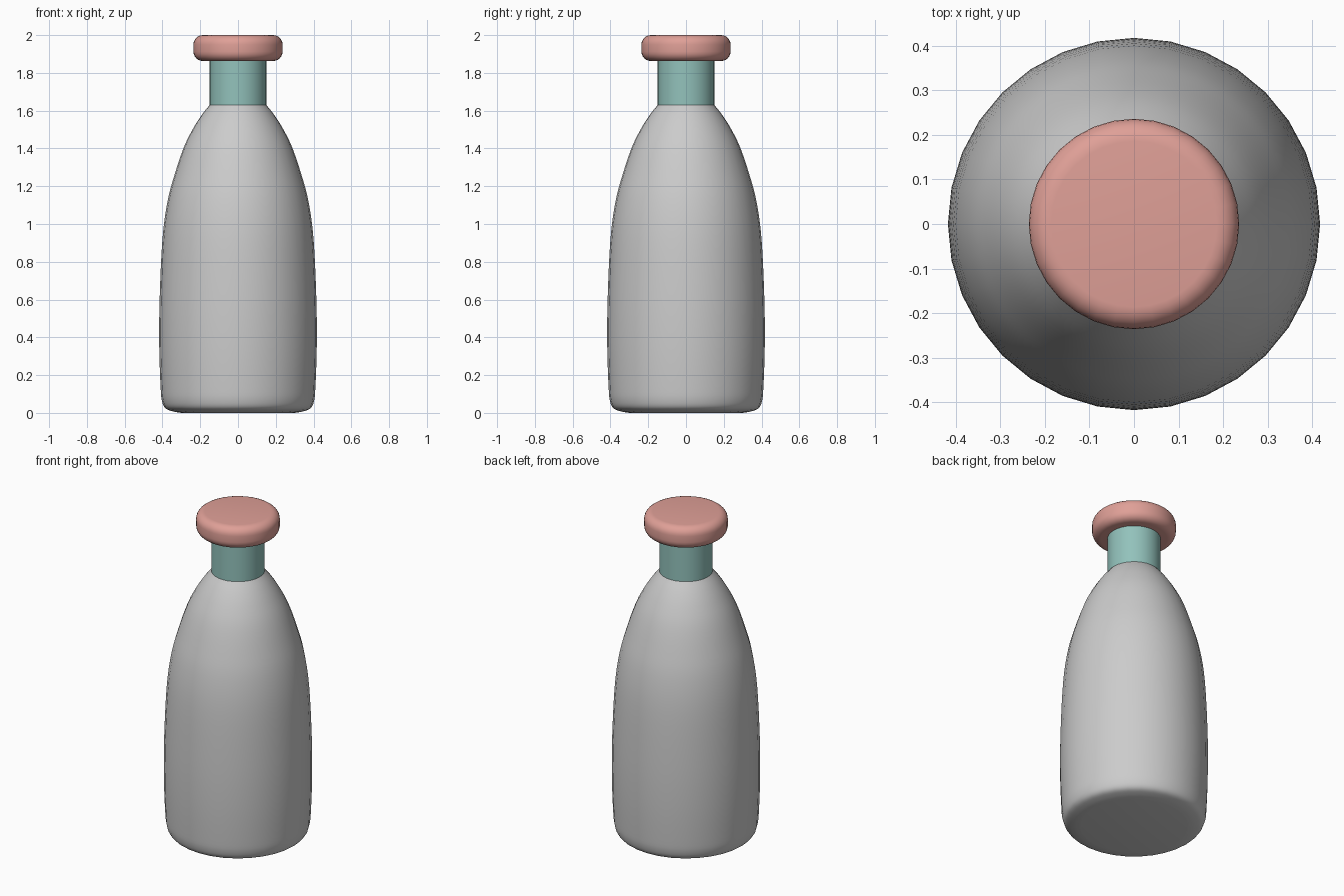
import bpy, math
from mathutils import Vector

if "Cube" in bpy.data.objects:
    bpy.data.objects.remove(bpy.data.objects["Cube"])

SEGMENTS = 32


def smooth_path(points, steps=4):
    """Catmull-Rom curve through (radius, z) points."""
    p = [Vector(q) for q in points]
    p = [2 * p[0] - p[1]] + p + [2 * p[-1] - p[-2]]
    out = []
    for i in range(1, len(p) - 2):
        a, b, c, d = p[i - 1:i + 3]
        for s in range(steps):
            t = s / steps
            out.append(0.5 * (2 * b + (c - a) * t + (2 * a - 5 * b + 4 * c - d) * t * t
                              + (3 * b - a - 3 * c + d) * t ** 3))
    return [tuple(q) for q in out] + [tuple(p[-2])]


def corner(r, z, a0, size, steps=6):
    """Quarter-round profile corner centred on (r, z)."""
    return [(r + size * math.cos(math.radians(a0 + 90 * i / steps)),
             z + size * math.sin(math.radians(a0 + 90 * i / steps))) for i in range(steps + 1)]


def lathe(name, profile, color=None):
    """Closed solid of revolution from a bottom-to-top profile."""
    n, rows = SEGMENTS, len(profile)
    verts = [(r * math.cos(2 * math.pi * k / n), r * math.sin(2 * math.pi * k / n), z)
             for r, z in profile for k in range(n)]
    faces = [(i * n + k, i * n + (k + 1) % n, (i + 1) * n + (k + 1) % n, (i + 1) * n + k)
             for i in range(rows - 1) for k in range(n)]
    faces += [tuple(reversed(range(n))), tuple(range((rows - 1) * n, rows * n))]
    mesh = bpy.data.meshes.new(name)
    mesh.from_pydata(verts, [], faces)
    obj = bpy.data.objects.new(name, mesh)
    bpy.context.collection.objects.link(obj)
    if color:
        mat = bpy.data.materials.new(name + "_color")
        mat.diffuse_color = (*color, 1)
        mat.use_nodes = True
        mat.node_tree.nodes["Principled BSDF"].inputs["Base Color"].default_value = mat.diffuse_color
        mesh.materials.append(mat)
    bpy.ops.object.select_all(action='DESELECT')
    obj.select_set(True)
    bpy.context.view_layer.objects.active = obj
    bpy.ops.object.shade_smooth_by_angle(angle=math.radians(35))
    return obj


# Body: rounded foot, near-straight wall, domed shoulder
foot = [(0.30, 0.0), (0.345, 0.008), (0.385, 0.025), (0.403, 0.065), (0.41, 0.14)]
wall = [(0.41, 0.14), (0.417, 0.35), (0.415, 0.60), (0.40, 0.92), (0.373, 1.12),
        (0.333, 1.27), (0.285, 1.41), (0.235, 1.51), (0.19, 1.58), (0.15, 1.63)]
lathe("bottle_body", smooth_path(foot + wall[1:]))

# Neck
lathe("bottle_neck", [(0.15, 1.61), (0.15, 1.88)], (0.29, 0.54, 0.50))

# Cap: disc with rounded rims
c = 0.05
lathe("bottle_cap", corner(0.236 - c, 1.863 + c, -90, c) + corner(0.236 - c, 2.0 - c, 0, c),
      (0.74, 0.35, 0.31))
